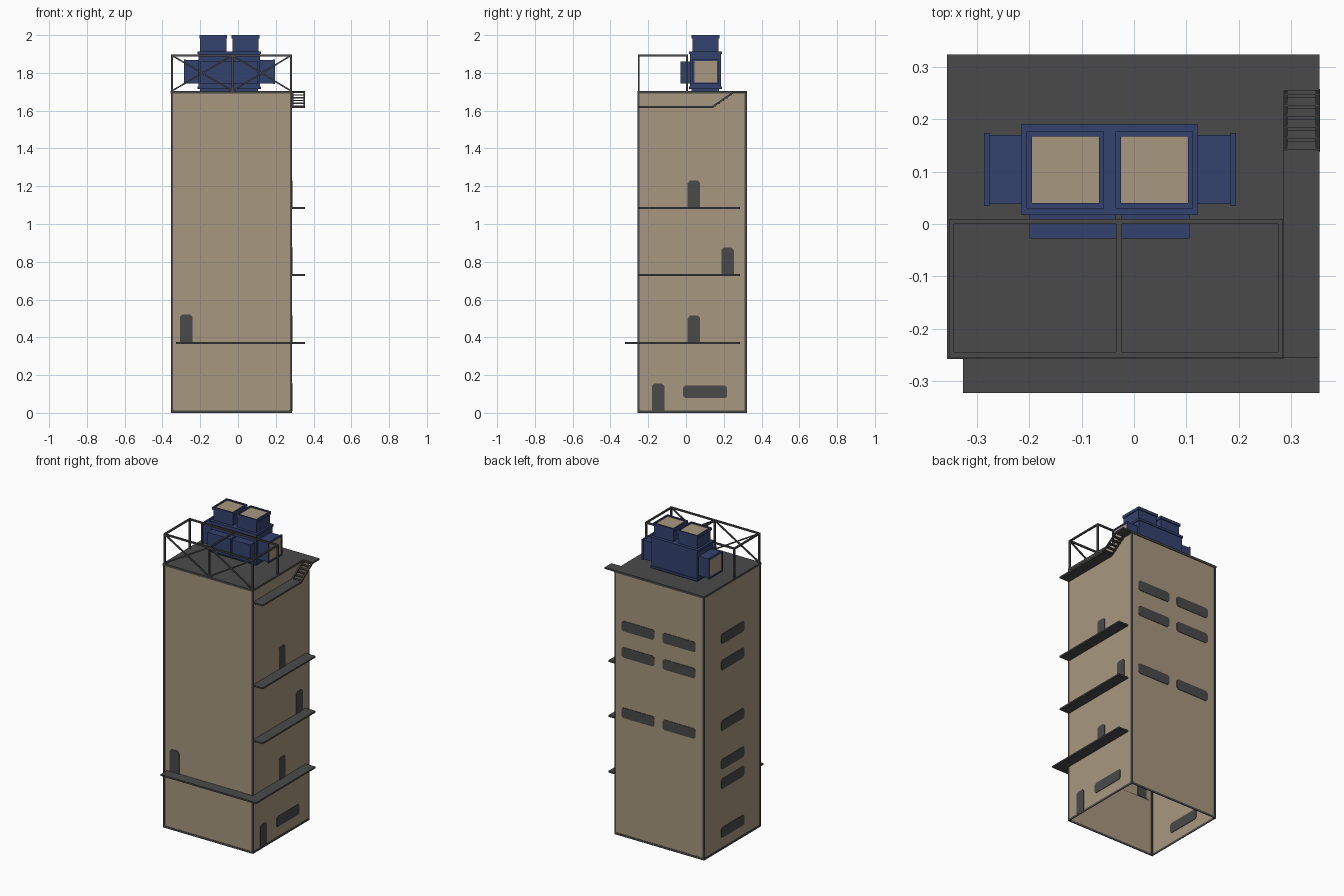
import bpy, bmesh
from mathutils import Vector

cube = bpy.data.objects.get("Cube")
if cube:
    bpy.data.objects.remove(cube, do_unlink=True)


def material(name, rgb):
    m = bpy.data.materials.new(name)
    m.use_nodes = True
    m.diffuse_color = (*rgb, 1)
    m.node_tree.nodes["Principled BSDF"].inputs["Base Color"].default_value = (*rgb, 1)
    return m


TAN = material("tan_concrete", (0.39, 0.31, 0.21))
DARK = material("dark_grey_metal", (0.068, 0.068, 0.068))
BLUE = material("blue_metal", (0.034, 0.054, 0.155))


def finish(name, bm, mat):
    bmesh.ops.recalc_face_normals(bm, faces=bm.faces)
    mesh = bpy.data.meshes.new(name)
    bm.to_mesh(mesh)
    bm.free()
    mesh.materials.append(mat)
    obj = bpy.data.objects.new(name, mesh)
    bpy.context.collection.objects.link(obj)
    return obj


def add_box(bm, x, y, z):
    """Box from three (low, high) ranges."""
    verts = bmesh.ops.create_cube(bm, size=1)["verts"]
    for v in verts:
        v.co = [lo + (c + 0.5) * (hi - lo) for c, (lo, hi) in zip(v.co, (x, y, z))]
    return verts


def box(name, x, y, z, mat):
    bm = bmesh.new()
    add_box(bm, x, y, z)
    return finish(name, bm, mat)


def bar(name, a, b, mat=DARK, t=0.01):
    """Square bar between two points."""
    a, b = Vector(a), Vector(b)
    bm = bmesh.new()
    verts = bmesh.ops.create_cube(bm, size=1)["verts"]
    rot = (b - a).to_track_quat('Z', 'Y')
    for v in verts:
        v.co = (a + b) / 2 + rot @ Vector((v.co.x * t, v.co.y * t, v.co.z * (b - a).length))
    return finish(name, bm, mat)


def plate(name, axis, at, u, z, cut_bottom):
    """Thin clipped-corner plate through a wall, visible on both sides."""
    (u0, u1), (z0, z1), c = u, z, 0.012
    pts = [(u0, z1 - c), (u0 + c, z1), (u1 - c, z1), (u1, z1 - c)]
    if cut_bottom:
        pts += [(u1, z0 + c), (u1 - c, z0), (u0 + c, z0), (u0, z0 + c)]
    else:
        pts += [(u1, z0), (u0, z0)]
    bm = bmesh.new()
    d = -0.003
    vs = [bm.verts.new((at + d, p, q) if axis == "x" else (p, at + d, q)) for p, q in pts]
    face = bm.faces.new(vs)
    ext = bmesh.ops.extrude_face_region(bm, geom=[face])["geom"]
    step = Vector((0.006, 0, 0)) if axis == "x" else Vector((0, 0.006, 0))
    bmesh.ops.translate(bm, verts=[g for g in ext if isinstance(g, bmesh.types.BMVert)], vec=step)
    return finish(name, bm, DARK)


X0, X1, Y0, Y1, TOP = -0.353, 0.285, -0.255, 0.32, 1.695
OUT = 0.355

# Hollow tower, open underneath
bm = bmesh.new()
add_box(bm, (X0, X1), (Y0, Y1), (0, TOP))
bm.faces.ensure_lookup_table()
bottom = min(bm.faces, key=lambda f: f.calc_center_median().z)
bmesh.ops.delete(bm, geom=[bottom], context='FACES_ONLY')
finish("tower_walls", bm, TAN)
box("roof_slab", (X0 - 0.004, X1 + 0.002), (Y0 - 0.003, Y1 + 0.004), (TOP - 0.004, 1.705), DARK)

# Dark edging on corners and base, with small corner gussets
e, w = 0.002, 0.009
for x, sx in ((X0, 1), (X1, -1)):
    for y, sy in ((Y0, 1), (Y1, -1)):
        xr = sorted((x - sx * e, x + sx * w))
        yr = sorted((y - sy * e, y + sy * w))
        box("corner_trim", xr, yr, (0, TOP), DARK)
        for axis in "xy":
            bm = bmesh.new()
            for p, q in ((0, 0), (0.028, 0), (0, 0.028)):
                bm.verts.new((x - sx * e, y + sy * p, q) if axis == "x" else (x + sx * p, y - sy * e, q))
            bm.faces.new(bm.verts)
            finish("corner_gusset", bm, DARK)
for y in (Y0, Y1):
    box("base_trim", (X0, X1), (y - e, y + e), (0, 0.013), DARK)
for x in (X0, X1):
    box("base_trim", (x - e, x + e), (Y0, Y1), (0, 0.013), DARK)

# Doors
for y, z in ((-0.148, 0.01), (0.042, 0.37), (0.22, 0.73), (0.042, 1.085)):
    plate("side_door", "x", X1, (y - 0.033, y + 0.033), (z, z + 0.145), False)
plate("front_door", "y", Y0, (-0.308, -0.241), (0.37, 0.52), False)

# Long windows
plate("side_window", "x", X1, (-0.015, 0.218), (0.078, 0.145), True)
for z in (1.36, 1.19, 0.8):
    for x in (-0.175, 0.118):
        plate("back_window", "y", Y1, (x - 0.118, x + 0.118), (z - 0.033, z + 0.033), True)
for z in (1.36, 1.19, 0.8, 0.55, 0.425, 0.11):
    plate("left_wall_window", "x", X0, (-0.09, 0.148), (z - 0.033, z + 0.033), True)

# Walkways
for z, y0, y1 in ((0.37, -0.323, 0.285), (0.73, Y0, 0.285), (1.085, Y0, 0.285),
                  (1.62, Y0, 0.145), (1.7, 0.255, 0.324)):
    box("side_walkway", (X1, OUT), (y0, y1), (z - 0.005, z + 0.005), DARK)
box("front_walkway", (-0.327, X1), (-0.323, Y0), (0.365, 0.375), DARK)

# Stair from the top walkway to the roof
for x in (X1 + 0.004, OUT - 0.004):
    bar("stair_stringer", (x, 0.14, 1.62), (x, 0.255, 1.7), t=0.009)
for i in range(6):
    y, z = 0.15 + i * 0.021, 1.625 + i * 0.0145
    box("stair_tread", (X1, OUT), (y - 0.008, y + 0.008), (z - 0.003, z + 0.003), DARK)

# Roof frame with crossed bracing at the front
L, M, R, F, B, H = X0 + 0.004, -0.029, X1 - 0.005, -0.25, 0.005, 1.892
for x, y in ((L, F), (M, F), (R, F), (L, B), (R, B)):
    bar("frame_post", (x, y, 1.7), (x, y, H + 0.005))
for y in (F, B):
    bar("frame_rail", (L, y, H), (R, y, H))
for x in (L, M, R):
    bar("frame_side_rail", (x, F, H), (x, B, H))
for a, b in ((L, M), (M, R)):
    bar("frame_brace", (a, F, H), (b, F, 1.705), t=0.008)
    bar("frame_brace", (a, F, 1.705), (b, F, H), t=0.008)

# Ventilation unit
C = -0.046
box("vent_plinth", (-0.2, 0.107), (0.03, 0.175), (1.7, 1.72), BLUE)
box("vent_body", (-0.21, 0.116), (0.022, 0.186), (1.715, 1.905), BLUE)
for z in (1.715, 1.9):
    box("vent_body_rim", (-0.215, 0.121), (0.017, 0.191), (z, z + 0.014), BLUE)


def open_rim(name, xs, ys, zs, axis, t=0.01):
    """Four-sided rim around an opening facing the given axis."""
    ranges = [xs, ys, zs]
    u, v = [i for i in range(3) if i != axis]
    bm = bmesh.new()
    for i in (u, v):
        lo, hi = ranges[i]
        for piece in ((lo, lo + t), (hi - t, hi)):
            r = list(ranges)
            r[i] = piece
            add_box(bm, *r)
    finish(name, bm, BLUE)


for s in (-1, 1):
    # Upright stack with a grille on top
    cx = C + s * 0.085
    xs, ys = (cx - 0.069, cx + 0.069), (0.035, 0.171)
    box("stack", xs, ys, (1.9, 1.988), BLUE)
    open_rim("stack_rim", (cx - 0.074, cx + 0.074), (0.03, 0.177), (1.982, 2.0), 2)
    box("stack_grille", (cx - 0.066, cx + 0.066), (0.038, 0.169), (1.985, 1.993), TAN)
    # Side duct with a grille at its end
    ends = sorted((C + s * 0.16, C + s * 0.233))
    box("side_duct", ends, (0.038, 0.17), (1.745, 1.868), BLUE)
    rim = sorted((C + s * 0.23, C + s * 0.241))
    open_rim("side_duct_rim", rim, (0.034, 0.174), (1.74, 1.872), 0)
    box("side_grille", sorted((C + s * 0.23, C + s * 0.237)), (0.042, 0.166), (1.748, 1.864), TAN)

# Front duct boxes
for xs in ((-0.2, -0.034), (-0.024, 0.106)):
    box("front_duct", xs, (-0.028, 0.03), (1.745, 1.86), BLUE)
